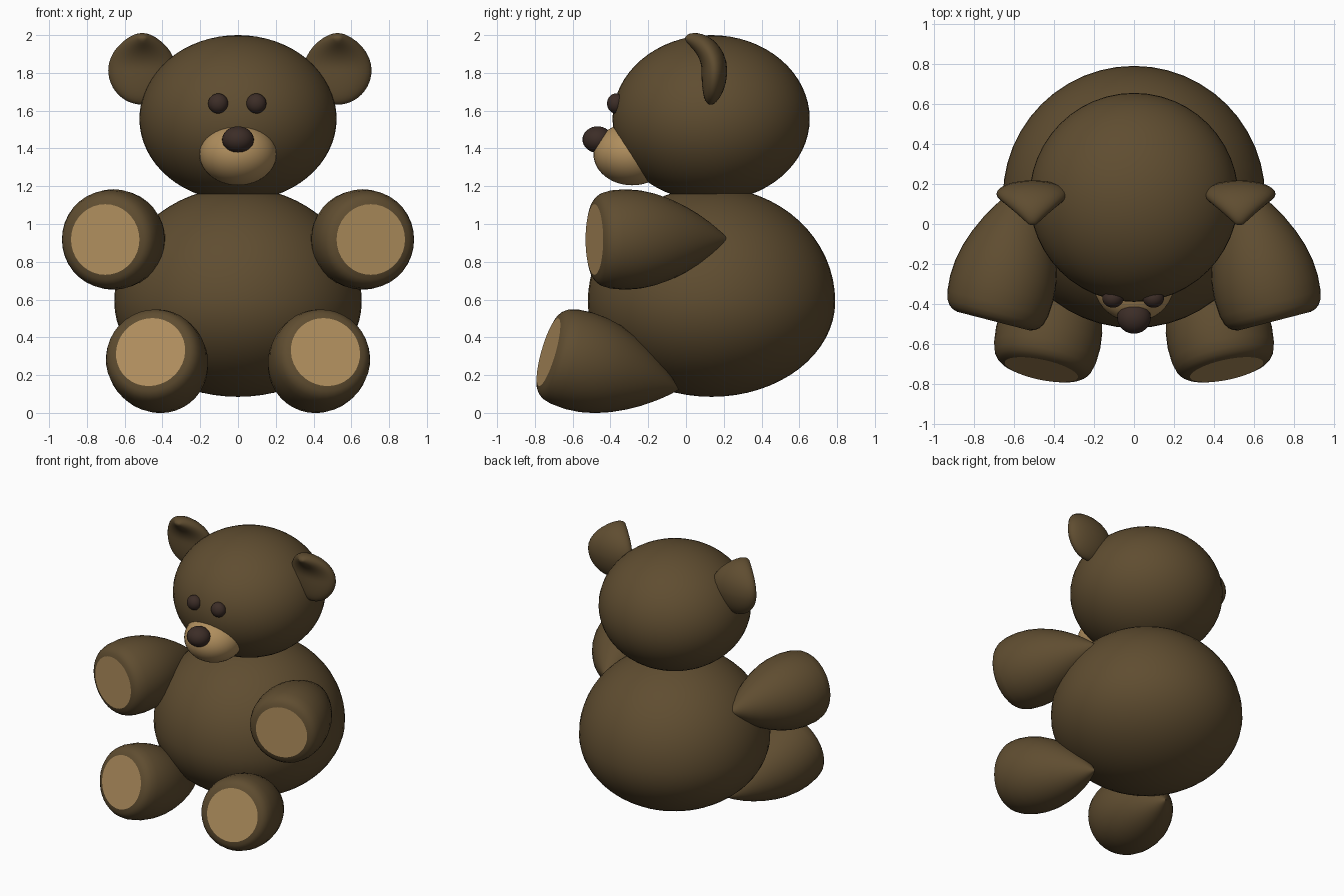
import bpy, bmesh, math
from mathutils import Vector

if "Cube" in bpy.data.objects:
    bpy.data.objects.remove(bpy.data.objects["Cube"])


def material(name, rgb):
    m = bpy.data.materials.new(name)
    m.diffuse_color = (*rgb, 1)
    m.use_nodes = True
    m.node_tree.nodes["Principled BSDF"].inputs["Base Color"].default_value = m.diffuse_color
    return m


FUR = material("brown fur", (0.115, 0.074, 0.030))
TAN = material("tan pad", (0.43, 0.27, 0.11))
DARK = material("dark brown", (0.045, 0.026, 0.020))


def finish(bm, name, mats):
    bmesh.ops.recalc_face_normals(bm, faces=bm.faces[:])
    mesh = bpy.data.meshes.new(name)
    bm.to_mesh(mesh)
    bm.free()
    for m in mats:
        mesh.materials.append(m)
    ob = bpy.data.objects.new(name, mesh)
    bpy.context.collection.objects.link(ob)
    return ob


def sphere(segs=36, rings=24):
    bm = bmesh.new()
    bmesh.ops.create_uvsphere(bm, u_segments=segs, v_segments=rings, radius=1)
    for f in bm.faces:
        f.smooth = True
    return bm


def ball(name, centre, rx, ry, up, down, mat, segs=36):
    """Egg: separate radii above and below the widest level."""
    bm = sphere(segs, segs * 2 // 3)
    for v in bm.verts:
        x, y, z = v.co
        v.co = Vector(centre) + Vector((x * rx, y * ry, z * (up if z > 0 else down)))
    return finish(bm, name, [mat])


# distance behind the pad, radius: rounded paw tapering to a point
LIMB = [(0, .187), (.008, .212), (.022, .231), (.045, .247), (.09, .260),
        (.17, .266), (.25, .260), (.33, .243), (.41, .215), (.49, .178),
        (.56, .138), (.63, .090), (.69, .042), (.73, .003)]


def limb(name, pad_centre, direction, n=36):
    d = Vector(direction).normalized()
    q = d.to_track_quat('Z', 'Y')
    bm = bmesh.new()
    rows = []
    for s, r in LIMB:
        rows.append([bm.verts.new(Vector(pad_centre) + q @ Vector(
            (r * math.cos(2 * math.pi * i / n), r * math.sin(2 * math.pi * i / n), -s)))
            for i in range(n)])
    for a, b in zip(rows, rows[1:]):
        for i in range(n):
            j = (i + 1) % n
            bm.faces.new((a[i], a[j], b[j], b[i])).smooth = True
    bm.faces.new(rows[0]).material_index = 1     # flat tan pad
    bm.faces.new(rows[-1])
    return finish(bm, name, [FUR, TAN])


def ear(name, cx):
    """Flat disc whose upper half curls forward."""
    bm = sphere(32, 24)
    R, full, z0, y0 = .17, math.radians(85), 1.815, .15
    for v in bm.verts:
        x, y, t = v.co
        if t > 0:
            a = full * t
            ring = math.sqrt(max(1 - t * t, 1e-6))
            x *= math.cos(a) / ring if t < .999 else 0
            th = y * .068
            v.co = (cx + x * .18,
                    y0 - R * (1 - math.cos(a)) + th * math.cos(a),
                    z0 + R * math.sin(a) + th * math.sin(a))
        else:
            v.co = (cx + x * .18, y0 - .02 * t * t + y * .068, z0 + t * .183)
    return finish(bm, name, [FUR])


# Body and head
ball("body", (0, .135, .59), .655, .655, .605, .505, FUR, 48)
ball("head", (0, .133, 1.557), .522, .522, .443, .437, FUR, 48)

# Face
ball("muzzle", (0, -.285, 1.37), .205, .205, .165, .165, TAN)
ball("nose", (0, -.468, 1.447), .084, .08, .07, .07, DARK, 24)
for side, x in (("left", -.105), ("right", .097)):
    ball(side + "_eye", (x, -.371, 1.638), .053, .047, .053, .053, DARK, 24)

# Ears
ear("left_ear", -.507)
ear("right_ear", .527)

# Arms and legs
for side, s in (("left", -1), ("right", 1)):
    limb(side + "_arm", (s * .703, -.485, .918), (s * .25, -.97, 0))
    limb(side + "_leg", (s * .463, -.728, .322), (s * .20, -.94, .27))
